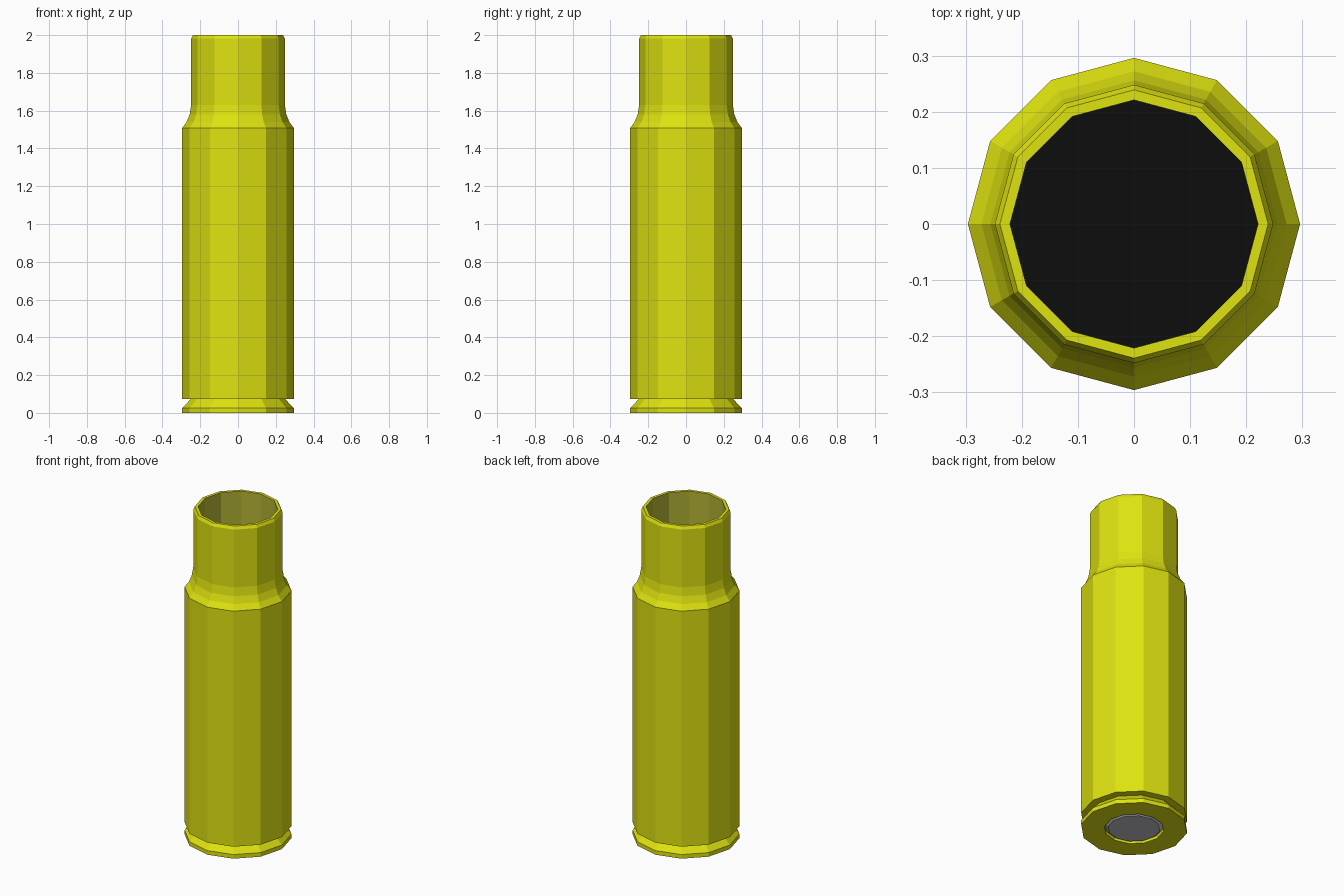
import bpy, bmesh, math

if "Cube" in bpy.data.objects:
    bpy.data.objects.remove(bpy.data.objects["Cube"])

SIDES = 12


def material(name, rgb):
    m = bpy.data.materials.new(name)
    m.diffuse_color = (*rgb, 1)
    m.use_nodes = True
    m.node_tree.nodes["Principled BSDF"].inputs["Base Color"].default_value = m.diffuse_color
    return m


brass = material("yellow_brass", (0.74, 0.77, 0.005))
inner = material("dull_inner_brass", (0.45, 0.45, 0.035))
black = material("black", (0.004, 0.004, 0.004))
grey = material("primer_grey", (0.53, 0.53, 0.56))


def lathe(name, profile, mats, bands=None):
    """Closed 12-sided turned solid; profile is (radius, z), both ends capped.
    bands gives a material index for each band, then start cap and end cap."""
    bm = bmesh.new()
    rings = []
    for r, z in profile:
        rings.append([bm.verts.new((r * math.cos(2 * math.pi * i / SIDES),
                                    r * math.sin(2 * math.pi * i / SIDES), z))
                      for i in range(SIDES)])
    n = len(profile)
    bands = bands or [0] * (n + 1)
    for k in range(n - 1):
        a, b = rings[k], rings[k + 1]
        for i in range(SIDES):
            j = (i + 1) % SIDES
            bm.faces.new((a[i], a[j], b[j], b[i])).material_index = bands[k]
    bm.faces.new(rings[0][::-1]).material_index = bands[n - 1]
    bm.faces.new(rings[-1]).material_index = bands[n]
    bmesh.ops.recalc_face_normals(bm, faces=bm.faces[:])
    me = bpy.data.meshes.new(name)
    bm.to_mesh(me)
    bm.free()
    for m in mats:
        me.materials.append(m)
    ob = bpy.data.objects.new(name, me)
    bpy.context.collection.objects.link(ob)
    return ob


# Case: primer pocket, rim, groove, body, shoulder, neck, mouth, hollow inside
case = [
    (0.165, 0.04), (0.165, 0.0),                      # primer pocket
    (0.296, 0.0), (0.296, 0.025), (0.25, 0.073),      # rim and groove
    (0.296, 0.073), (0.296, 1.508),                   # body
    (0.272, 1.54), (0.256, 1.58), (0.248, 1.63),      # shoulder
    (0.248, 1.982), (0.239, 2.0), (0.221, 2.0),       # neck and mouth
    (0.221, 1.3),                                     # inside wall
]
n = len(case)
bands = [0] * (n + 1)
bands[n - 2] = 1      # inside wall
bands[n] = 2          # inside floor
lathe("case", case, [brass, inner, black], bands)

# Primer: chamfered disc set in the base
lathe("primer", [(0.144, 0.002), (0.164, 0.018), (0.164, 0.05)], [grey])
